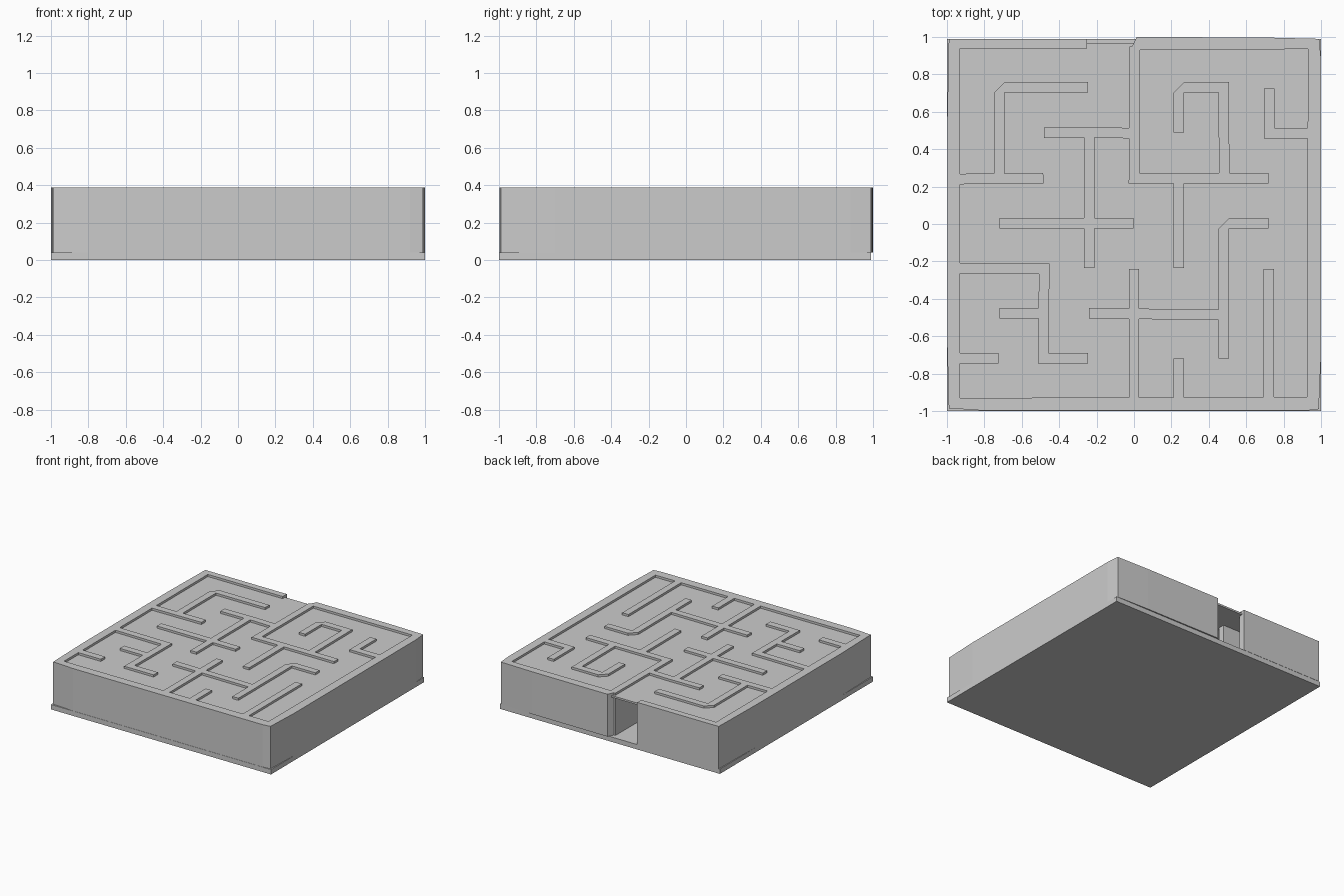
import bpy, bmesh
from mathutils import Vector
from mathutils.geometry import delaunay_2d_cdt

if "Cube" in bpy.data.objects:
    bpy.data.objects.remove(bpy.data.objects["Cube"])

BASE_TOP, LID_LOW, LID_TOP, TOP = 0.04, 0.355, 0.37, 0.388
W = 0.028  # half thickness of a partition


def make_object(name, bm):
    bmesh.ops.recalc_face_normals(bm, faces=bm.faces[:])
    me = bpy.data.meshes.new(name)
    bm.to_mesh(me)
    bm.free()
    ob = bpy.data.objects.new(name, me)
    bpy.context.collection.objects.link(ob)
    return ob


def box(name, x0, x1, y0, y1, z0, z1):
    bm = bmesh.new()
    bmesh.ops.create_cube(bm, size=1)
    for v in bm.verts:
        v.co = (x1 if v.co.x > 0 else x0, y1 if v.co.y > 0 else y0, z1 if v.co.z > 0 else z0)
    return make_object(name, bm)


def ribbon(points, chamfer=False):
    """Outline of a constant-width path with mitred corners."""
    p = [Vector(q) for q in points]
    left, right = [], []
    for i, q in enumerate(p):
        d0 = (q - p[max(i - 1, 0)]).normalized()
        d1 = (p[min(i + 1, len(p) - 1)] - q).normalized()
        if i == 0:
            d0 = d1
        if i == len(p) - 1:
            d1 = d0
        n0, n1 = Vector((-d0.y, d0.x)), Vector((-d1.y, d1.x))
        m = (n0 + n1) / (1 + n0.dot(n1)) * W
        for side, s in ((left, 1), (right, -1)):
            corner = q + s * m
            turn = d0.cross(d1) if 0 < i < len(p) - 1 else 0
            if chamfer and i == 1 and turn * s < 0:   # cut the outer corner
                side += [corner - d0 * 0.055, corner + d1 * 0.055]
            else:
                side.append(corner)
    return left + right[::-1]


# Slightly bowed outer wall, open at the back entrance
outer = [(-0.25, 0.99), (-0.99, 0.99), (-1, 0.5), (-1, -0.6), (-0.99, -0.985),
         (-0.8, -0.998), (0.92, -0.998), (0.988, -0.99), (1, -0.7), (1, 0.88),
         (0.99, 0.99), (0.7, 0.997), (0.015, 1), (-0.017, 0.935),
         (0.02, 0.93), (0.93, 0.935), (0.925, -0.925), (-0.93, -0.93),
         (-0.93, 0.937), (-0.25, 0.937)]

# Partition centre lines; True means the first bend is chamfered
paths = [
    ([(-0.96, 0.24), (-0.485, 0.245)], False),
    ([(-0.72, 0.24), (-0.72, 0.73), (-0.245, 0.73)], True),
    ([(0.005, 0.95), (0, 0.245), (0.72, 0.245)], False),
    ([(-0.482, 0.487), (-0.2, 0.49), (0, 0.485)], False),
    ([(-0.24, 0.48), (-0.24, -0.235)], False),
    ([(-0.72, 0.003), (-0.003, 0.003)], False),
    ([(0.238, 0.23), (0.238, -0.235)], False),
    ([(0.24, 0.49), (0.24, 0.73), (0.48, 0.73), (0.482, 0.25)], True),
    ([(0.722, 0.725), (0.722, 0.485), (0.96, 0.485)], False),
    ([(0.72, 0.003), (0.48, 0.003), (0.48, -0.72)], True),
    ([(-0.24, -0.478), (0.48, -0.485)], False),
    ([(0, -0.24), (0, -0.96)], False),
    ([(0.238, -0.72), (0.238, -0.96)], False),
    ([(0.72, -0.24), (0.72, -0.96)], False),
    ([(-0.96, -0.235), (-0.48, -0.24), (-0.485, -0.717), (-0.245, -0.717)], False),
    ([(-0.72, -0.478), (-0.48, -0.478)], False),
    ([(-0.96, -0.717), (-0.725, -0.717)], False),
]

# Merge all outlines in the plane, then raise them into walls
outlines = [[Vector(q) for q in outer]]
for pts, ch in paths:
    outlines.append(ribbon(pts, ch))
verts, faces = [], []
for o in outlines:
    area = sum(a.cross(b) for a, b in zip(o, o[1:] + o[:1]))
    if area < 0:
        o = o[::-1]
    faces.append(list(range(len(verts), len(verts) + len(o))))
    verts += o
v2, e2, f2, ov, oe, of = delaunay_2d_cdt(verts, [], faces, 0, 1e-5)
bm = bmesh.new()
bv = [bm.verts.new((v.x, v.y, BASE_TOP)) for v in v2]
for f, src in zip(f2, of):
    if src:
        bm.faces.new([bv[i] for i in f])
bmesh.ops.delete(bm, geom=[v for v in bm.verts if not v.link_faces], context='VERTS')
ext = bmesh.ops.extrude_face_region(bm, geom=bm.faces[:], use_keep_orig=True)
for g in ext['geom']:
    if isinstance(g, bmesh.types.BMVert):
        g.co.z = TOP
make_object("maze_walls", bm)

# Floor slab and the thin cover sitting just below the wall tops
box("floor_slab", -1, 1, -1, 0.988, 0, BASE_TOP)
box("corridor_cover", -0.968, 0.968, -0.968, 0.968, LID_LOW, LID_TOP)
